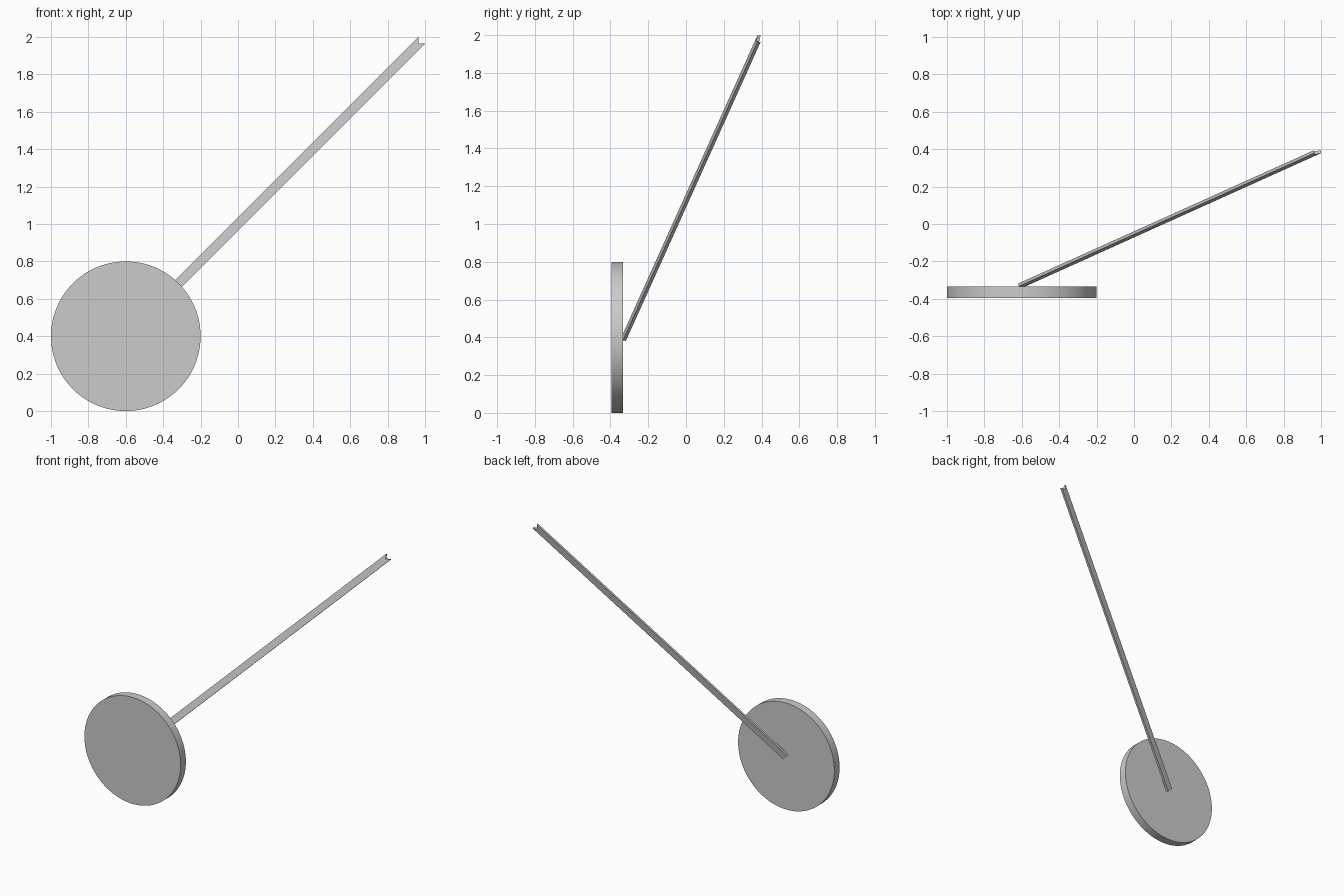
import bpy, bmesh, math
from mathutils import Vector

if "Cube" in bpy.data.objects:
    bpy.data.objects.remove(bpy.data.objects["Cube"])

# Round weight: upright disc facing the front
bpy.ops.mesh.primitive_cylinder_add(vertices=96, radius=0.4, depth=0.062,
                                    location=(-0.6, -0.364, 0.4),
                                    rotation=(math.pi / 2, 0, 0))
disc = bpy.context.object
disc.name = "disc"
bpy.ops.object.shade_smooth_by_angle(angle=math.radians(30))

# Slim flat rod leaning away from the disc, with a swallowtail notch at its tip
start = Vector((-0.6, -0.326, 0.4))
tip = Vector((0.982, 0.387, 1.982))
along = (tip - start).normalized()
across = Vector((1, 0, -1)).normalized()
normal = along.cross(across)
length = (tip - start).length
half_width, thickness, notch = 0.025, 0.016, 0.026

outline = [(0, -half_width), (0, half_width), (length, half_width),
           (length - notch, 0), (length, -half_width)]
bm = bmesh.new()
face = bm.faces.new([bm.verts.new(start + along * a + across * w - normal * thickness / 2)
                     for a, w in outline])
result = bmesh.ops.extrude_face_region(bm, geom=[face])
moved = [v for v in result["geom"] if isinstance(v, bmesh.types.BMVert)]
bmesh.ops.translate(bm, verts=moved, vec=normal * thickness)
bmesh.ops.recalc_face_normals(bm, faces=bm.faces)
mesh = bpy.data.meshes.new("notched_rod")
bm.to_mesh(mesh)
bm.free()
bpy.context.collection.objects.link(bpy.data.objects.new("notched_rod", mesh))
